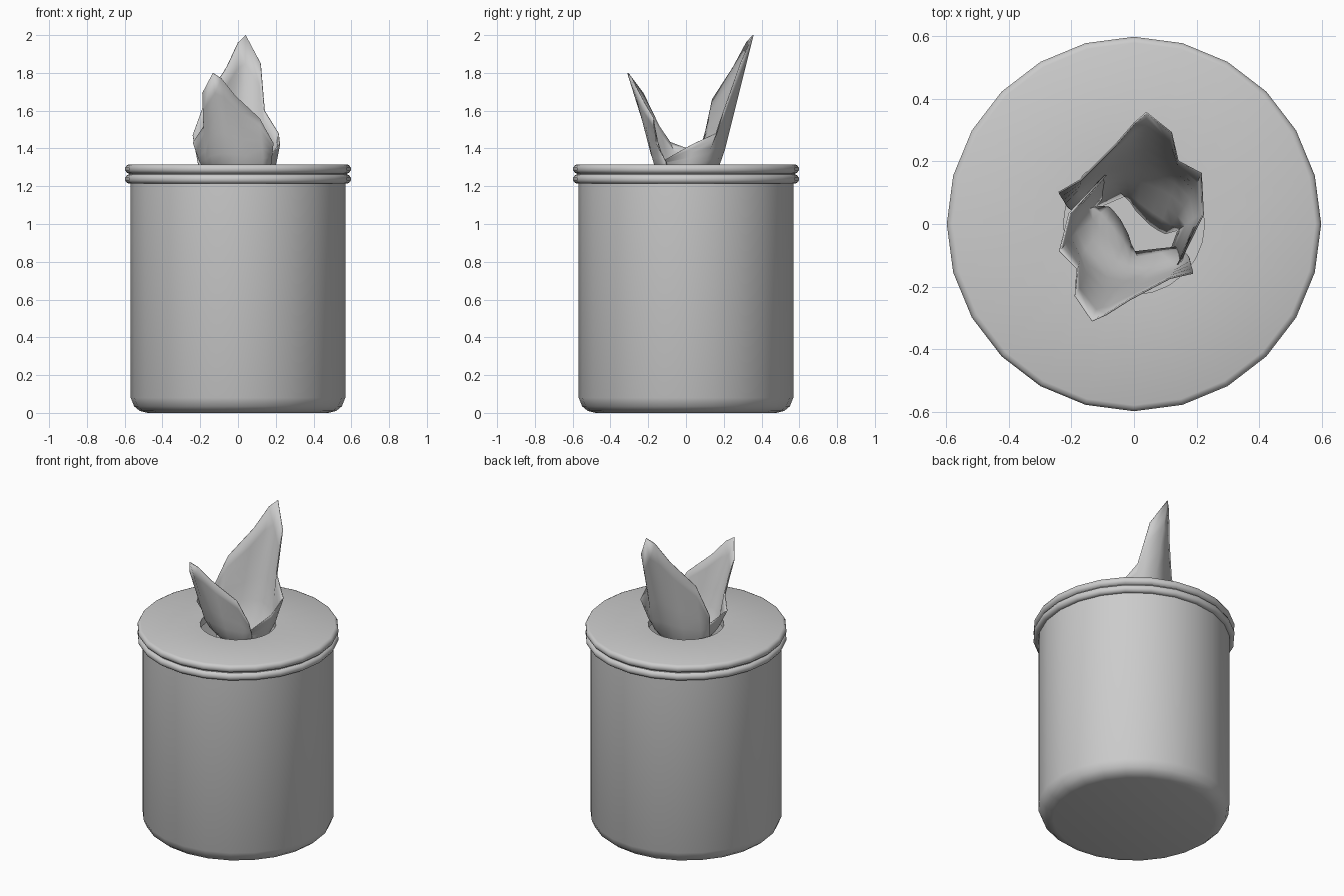
import bpy, math
from mathutils import Vector, Matrix

if "Cube" in bpy.data.objects:
    bpy.data.objects.remove(bpy.data.objects["Cube"])

SIDES = 24
LID_Z = 1.32


def make(name, verts, faces, angle):
    me = bpy.data.meshes.new(name)
    me.from_pydata(verts, [], faces)
    me.validate()
    ob = bpy.data.objects.new(name, me)
    bpy.context.collection.objects.link(ob)
    bpy.ops.object.select_all(action='DESELECT')
    ob.select_set(True)
    bpy.context.view_layer.objects.active = ob
    bpy.ops.object.mode_set(mode='EDIT')
    bpy.ops.mesh.select_all(action='SELECT')
    bpy.ops.mesh.normals_make_consistent(inside=False)
    bpy.ops.object.mode_set(mode='OBJECT')
    bpy.ops.object.shade_smooth_by_angle(angle=math.radians(angle))
    return ob


def lathe(name, profile, closed=False):
    """Revolve (radius, z) points; open profiles are capped at both ends."""
    n = len(profile)
    verts = [(r * math.cos(a), r * math.sin(a), z)
             for a in (i * 2 * math.pi / SIDES for i in range(SIDES)) for r, z in profile]
    faces = []
    for i in range(SIDES):
        k = (i + 1) % SIDES
        for j in range(n if closed else n - 1):
            m = (j + 1) % n
            faces.append((i * n + j, k * n + j, k * n + m, i * n + m))
    if not closed:
        faces.append([i * n for i in range(SIDES)])
        faces.append([i * n + n - 1 for i in range(SIDES)])
    return make(name, verts, faces, 40)


# Canister with rounded foot and hollow inside
lathe("canister_body", [(0.48, 0.0), (0.52, 0.01), (0.55, 0.035), (0.568, 0.08),
                        (0.568, 1.25), (0.54, 1.25), (0.54, 0.03)])

# Lid: two rounded rims around a flat top with a round opening
def rim(z):
    return [(0.578, z + 0.024), (0.59, z + 0.019), (0.597, z + 0.007),
            (0.597, z - 0.007), (0.59, z - 0.019), (0.578, z - 0.024)]

lathe("lid", [(0.225, 1.315)] + rim(1.291) + rim(1.238) +
      [(0.569, 1.214), (0.569, 1.265), (0.225, 1.265)], closed=True)

# Tissue sheet: each column has a top edge point, a lid-level point and a bottom point
columns = [
    ((-0.24, 0.10, 1.47), (-0.21, 0.05), (-0.17, 0.03)),
    ((-0.17, 0.14, 1.66), (-0.18, 0.10), (-0.10, 0.06)),
    ((-0.06, 0.25, 1.83), (-0.10, 0.16), (-0.03, 0.09)),
    ((0.00, 0.32, 1.96), (-0.03, 0.18), (-0.01, 0.07)),
    ((0.04, 0.355, 2.0), (0.03, 0.185), (0.01, 0.04)),
    ((0.12, 0.29, 1.85), (0.10, 0.17), (0.05, 0.0)),
    ((0.14, 0.20, 1.60), (0.14, 0.15), (0.08, -0.02)),
    ((0.215, 0.16, 1.48), (0.19, 0.10), (0.10, -0.03)),
    ((0.22, 0.03, 1.42), (0.20, 0.02), (0.14, -0.02)),
    ((0.14, -0.13, 1.33), (0.15, -0.12), (0.12, -0.08)),
]


def tissue(name, matrix):
    rows, verts = 10, []
    for top, lid, low in columns:
        top, lid, low = Vector(top), Vector((*lid, LID_Z)), Vector((*low, 1.1))
        for i in range(rows):
            t = i / (rows - 1) * 2
            verts.append(matrix @ (top.lerp(lid, t) if t < 1 else lid.lerp(low, t - 1)))
    faces = [(c * rows + r, (c + 1) * rows + r, (c + 1) * rows + r + 1, c * rows + r + 1)
             for c in range(len(columns) - 1) for r in range(rows - 1)]
    ob = make(name, verts, faces, 60)
    thick = ob.modifiers.new("thickness", 'SOLIDIFY')
    thick.thickness = 0.006
    thick.offset = 0


# Tall rear sheet, and the same sheet turned round and lowered for the front
tissue("tissue_back", Matrix.Identity(4))
lift = Matrix.Translation((0, 0, LID_Z))
tissue("tissue_front", lift @ Matrix.Rotation(math.radians(163), 4, 'Z')
       @ Matrix.Diagonal((0.94, 0.94, 0.705, 1)) @ lift.inverted())
